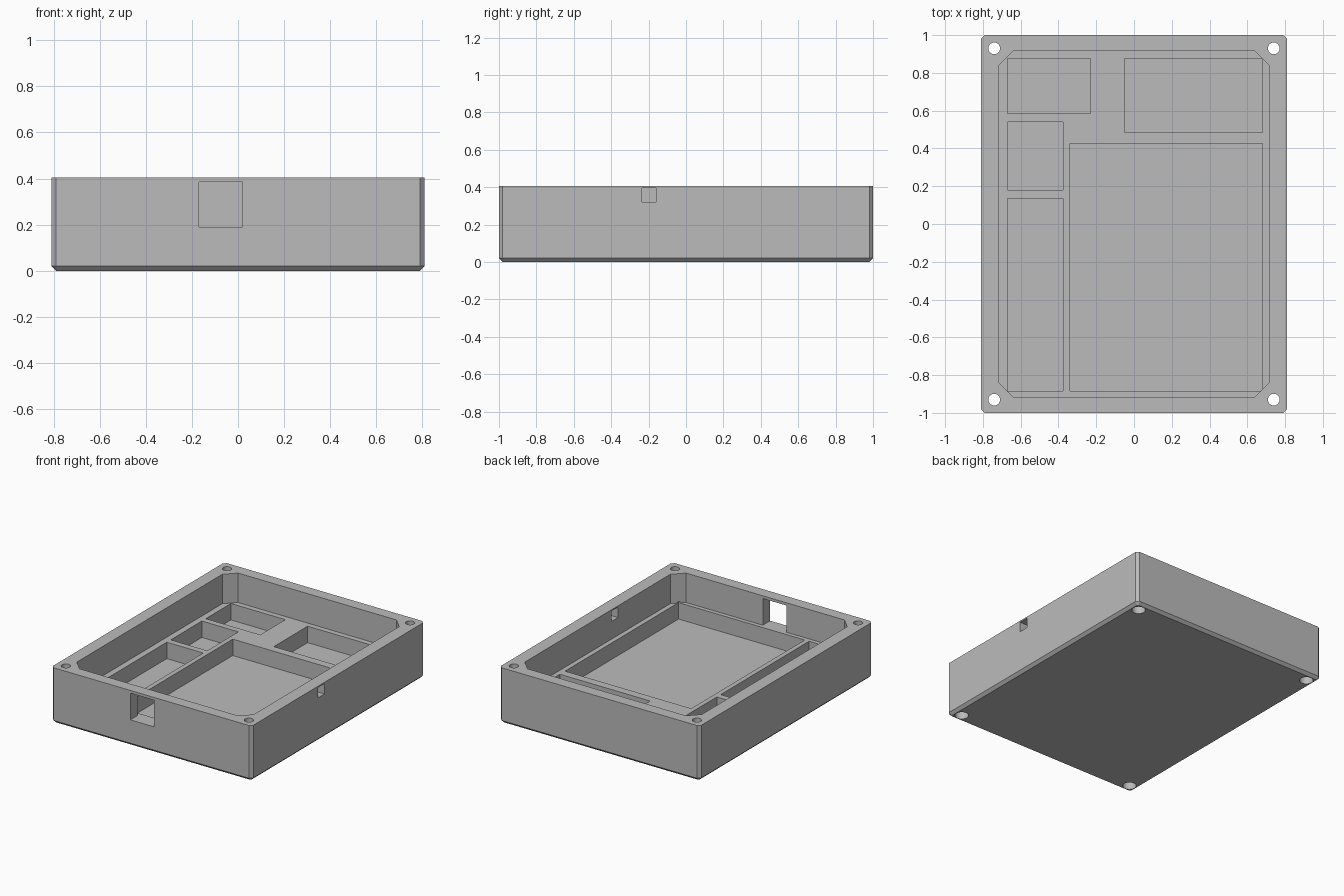
import bpy
import bmesh

default = bpy.data.objects.get("Cube")
if default:
    bpy.data.objects.remove(default, do_unlink=True)

grey = bpy.data.materials.new("light grey")
colour = (0.5, 0.5, 0.5, 1)
grey.diffuse_color = colour
grey.use_nodes = True
grey.node_tree.nodes["Principled BSDF"].inputs["Base Color"].default_value = colour

HX, HY, HEIGHT = 0.81, 1.0, 0.405
LEDGE, FLOOR = 0.19, 0.07


def block(name, low, high, corner=0, base=0):
    """Box between two points, with chamfered upright and bottom edges."""
    bm = bmesh.new()
    bmesh.ops.create_cube(bm, size=1)
    for v in bm.verts:
        v.co = [h if c > 0 else l for c, l, h in zip(v.co, low, high)]
    if corner:
        upright = [e for e in bm.edges
                   if abs(e.verts[0].co.z - e.verts[1].co.z) > 0.01]
        bmesh.ops.bevel(bm, geom=upright, offset=corner, segments=1,
                        affect='EDGES', offset_type='OFFSET' if base else 'WIDTH')
    if base:
        bottom = [e for e in bm.edges if all(v.co.z < low[2] + 0.001 for v in e.verts)]
        bmesh.ops.bevel(bm, geom=bottom, offset=base, segments=1, affect='EDGES')
    bmesh.ops.recalc_face_normals(bm, faces=bm.faces)
    return finish(name, bm)


def cylinder(name, x, y, radius, low, high):
    bm = bmesh.new()
    bmesh.ops.create_cone(bm, cap_ends=True, segments=32, radius1=radius,
                          radius2=radius, depth=high - low)
    bmesh.ops.translate(bm, verts=bm.verts, vec=(x, y, (low + high) / 2))
    return finish(name, bm)


def finish(name, bm):
    mesh = bpy.data.meshes.new(name)
    bm.to_mesh(mesh)
    bm.free()
    mesh.materials.append(grey)
    obj = bpy.data.objects.new(name, mesh)
    bpy.context.collection.objects.link(obj)
    return obj


def cut(target, cutter):
    """Subtract the cutter for good, then discard it."""
    cutter.hide_render = True
    mod = target.modifiers.new("cut", 'BOOLEAN')
    mod.operation = 'DIFFERENCE'
    mod.solver = 'EXACT'
    mod.object = cutter
    bpy.context.view_layer.objects.active = target
    bpy.ops.object.modifier_apply(modifier=mod.name)
    bpy.data.objects.remove(cutter, do_unlink=True)


# Outer shell with chamfered corners and underside
case = block("enclosure_base", (-HX, -HY, 0), (HX, HY, HEIGHT), corner=0.02, base=0.02)

# Main cavity down to the ledge
cut(case, block("cavity", (-0.715, -0.915, LEDGE), (0.715, 0.915, 0.5), corner=0.106))

# Component pockets sunk into the ledge: left, right, front, back
pockets = [
    (-0.67, -0.23, 0.585, 0.875),
    (-0.67, -0.375, 0.18, 0.54),
    (-0.67, -0.375, -0.885, 0.135),
    (-0.05, 0.68, 0.485, 0.875),
    (-0.34, 0.68, -0.885, 0.425),
]
for x0, x1, y0, y1 in pockets:
    cut(case, block("pocket", (x0, y0, FLOOR), (x1, y1, LEDGE + 0.01)))

# Front connector opening and small side slot
cut(case, block("front_opening", (-0.17, -1.1, LEDGE), (0.02, -0.9, 0.385)))
cut(case, block("side_slot", (0.7, -0.235, 0.32), (0.9, -0.16, 0.395)))

# Corner screw holes, widened from below for the screw heads
for sx in (-1, 1):
    for sy in (-1, 1):
        x, y = sx * 0.74, sy * 0.93
        cut(case, cylinder("screw_hole", x, y, 0.031, -0.1, 0.5))
        cut(case, cylinder("screw_head_recess", x, y, 0.046, -0.1, 0.07))

# Smooth hole walls, crisp chamfers
bpy.ops.object.select_all(action='DESELECT')
case.select_set(True)
bpy.context.view_layer.objects.active = case
bpy.ops.object.shade_smooth_by_angle(angle=0.4)
